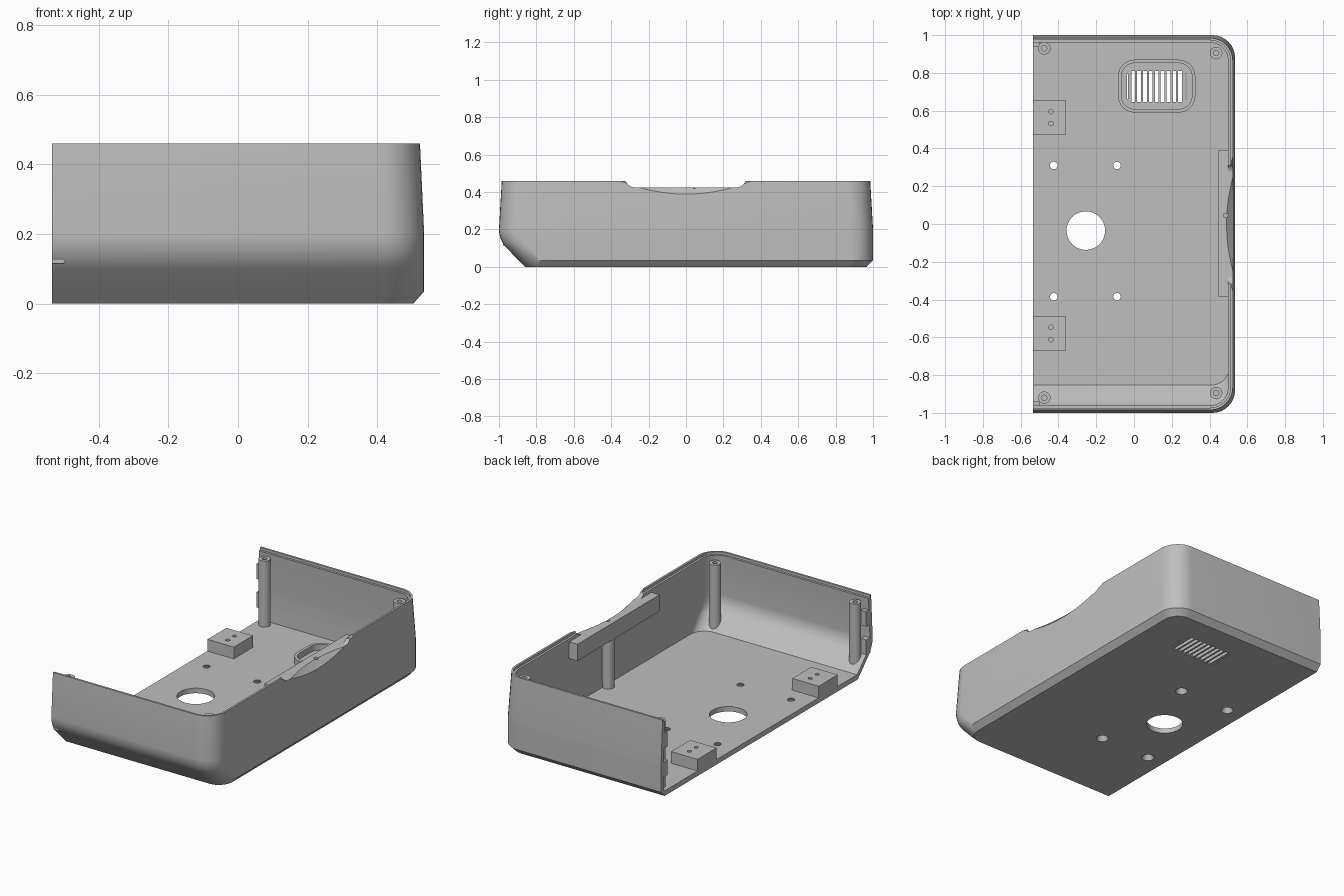
import bpy, bmesh
from math import sin, cos, pi, radians
from mathutils import Matrix, Vector

if "Cube" in bpy.data.objects:
    bpy.data.objects.remove(bpy.data.objects["Cube"])

grey = bpy.data.materials.new("plain grey")
grey.use_nodes = True
grey.diffuse_color = (0.52, 0.52, 0.52, 1)
grey.node_tree.nodes["Principled BSDF"].inputs["Base Color"].default_value = (0.52, 0.52, 0.52, 1)

LEFT, FLOOR = -0.535, 0.03


def finish(name, bm):
    bmesh.ops.recalc_face_normals(bm, faces=bm.faces)
    mesh = bpy.data.meshes.new(name)
    bm.to_mesh(mesh)
    bm.free()
    mesh.materials.append(grey)
    ob = bpy.data.objects.new(name, mesh)
    bpy.context.collection.objects.link(ob)
    return ob


def add_cyl(bm, x, y, z0, z1, r0, r1=None, seg=24):
    return bmesh.ops.create_cone(
        bm, cap_ends=True, segments=seg, radius1=r0, radius2=r0 if r1 is None else r1,
        depth=z1 - z0, matrix=Matrix.Translation((x, y, (z0 + z1) / 2)))["verts"]


def add_box(bm, lo, hi):
    lo, hi = Vector(lo), Vector(hi)
    bmesh.ops.create_cube(bm, size=1, matrix=Matrix.Translation((lo + hi) / 2)
                          @ Matrix.Diagonal((*(hi - lo), 1)))


def add_prism(bm, pts, step):
    base = bm.faces.new([bm.verts.new(p) for p in pts])
    geom = bmesh.ops.extrude_face_region(bm, geom=[base])["geom"]
    bmesh.ops.translate(bm, vec=step, verts=[v for v in geom if isinstance(v, bmesh.types.BMVert)])


def arc(cx, cy, r, a0, a1, n=8):
    return [(cx + r * cos(radians(a0 + (a1 - a0) * i / n)),
             cy + r * sin(radians(a0 + (a1 - a0) * i / n))) for i in range(n + 1)]


def rounded_rect(x0, x1, y0, y1, r):
    return (arc(x1 - r, y0 + r, r, -90, 0) + arc(x1 - r, y1 - r, r, 0, 90)
            + arc(x0 + r, y1 - r, r, 90, 180) + arc(x0 + r, y0 + r, r, 180, 270))


def cut(ob, bm):
    tool = finish("cutter", bm)
    tool.hide_render = True
    mod = ob.modifiers.new("cut", "BOOLEAN")
    mod.operation, mod.solver, mod.object = "DIFFERENCE", "EXACT", tool
    bpy.context.view_layer.objects.active = ob
    bpy.ops.object.modifier_apply(modifier=mod.name)
    bpy.data.objects.remove(tool)


def smooth(ob):
    bpy.ops.object.select_all(action="DESELECT")
    ob.select_set(True)
    bpy.context.view_layer.objects.active = ob
    bpy.ops.object.shade_smooth_by_angle(angle=radians(30))


# Shell: U-shaped rings lofted up the outside, over the lip and down the inside
def ring(z, xr, yf, yb, r):
    path = [(LEFT, yf)] + arc(xr - r, yf + r, r, -90, 0) + arc(xr - r, yb - r, r, 0, 90) + [(LEFT, yb)]
    return [(x, y, z) for x, y in path]


def belly(t):
    """Rounded front underside, offset inwards by t, from low to high."""
    R = 0.141
    rows = []
    for i in range(7):
        a = pi / 4 * (1 - i / 6)
        rows.append((0.2 - (R - t) * sin(a), 0.535 - t, -1 + R - (R - t) * cos(a), 1 - t, 0.12 - t))
    return rows


def top(z, t):
    return (z, 0.523 - t, -0.985 + t, 0.985 - t, 0.12 - t)


WALL, LIP = 0.025, 0.012
rows = [(0, 0.503, -0.86, 0.966, 0.09), (0.035, 0.535, -0.895, 1, 0.12)] + belly(0)
rows += [top(0.46, 0), top(0.46, LIP), top(0.445, LIP), top(0.445, WALL)]
rows += belly(WALL)[::-1] + [(FLOOR, 0.503, -0.853, 0.972, 0.093)]
bm = bmesh.new()
rings = [[bm.verts.new(p) for p in ring(*row)] for row in rows]
for a, b in zip(rings, rings[1:]):
    for i in range(len(a) - 1):
        bm.faces.new((a[i], a[i + 1], b[i + 1], b[i]))
bm.faces.new(rings[0])
bm.faces.new(rings[-1])
bm.faces.new([r[0] for r in rings] + [r[-1] for r in reversed(rings)])
shell = finish("shell", bm)

# Floor openings: large hole, countersunk screw holes, vent slots
bm = bmesh.new()
add_cyl(bm, -0.255, -0.035, -0.1, 0.1, 0.102, seg=48)
for x in (-0.425, -0.09):
    for y in (-0.385, 0.31):
        add_cyl(bm, x, y, -0.01, 0.04, 0.04, 0.015)
VENT_X, VENT_Y = 0.12, 0.728
for i in range(-5, 6):
    x, (w, h) = VENT_X + i * 0.031, (0.01, 0.083) if abs(i) < 5 else (0.003, 0.066)
    add_box(bm, (x - w, VENT_Y - h, -0.1), (x + w, VENT_Y + h, 0.1))
cut(shell, bm)

# Finger grip bar behind the wall
bm = bmesh.new()
add_box(bm, (0.445, -0.385, 0.325), (0.515, 0.39, 0.425))
grip = finish("grip_bar", bm)

# Notch in the wall top, with rounded lower corners
bm = bmesh.new()
outline = arc(-0.275, 0.475, 0.05, 180, 270) + arc(0.27, 0.475, 0.05, 270, 360)
outline += [(0.32, 0.55), (-0.325, 0.55)]
add_prism(bm, [(0.44, y, z) for y, z in outline], (0.2, 0, 0))
cut(shell, bm)

# Shallow tilted scoop through wall and bar
for ob in (shell, grip):
    bm = bmesh.new()
    R = 1.32
    centre = Vector((0.49, 0, 0.425)) + Vector((1, 0, 1)).normalized() * R
    bmesh.ops.create_cone(bm, cap_ends=True, segments=160, radius1=R, radius2=R, depth=1,
                          matrix=Matrix.Translation(centre) @ Matrix.Rotation(radians(135), 4, "Y"))
    cut(ob, bm)
bm = bmesh.new()
add_cyl(bm, 0.485, 0.045, 0.35, 0.5, 0.012)
cut(grip, bm)
smooth(shell)
smooth(grip)

# Post under the grip bar
bm = bmesh.new()
add_cyl(bm, 0.482, 0.045, 0.02, 0.33, 0.034)
smooth(finish("grip_post", bm))

# Corner screw posts; feet follow the sloping front
for name, x, y in (("front_corner_post", 0.435, -0.895), ("back_corner_post", 0.435, 0.905),
                   ("front_edge_post", -0.475, -0.92), ("back_edge_post", -0.475, 0.93)):
    bm = bmesh.new()
    for v in add_cyl(bm, x, y, 0.02, 0.425, 0.033):
        if v.co.z < 0.1:
            v.co.z = max(0.02, -v.co.y - 0.845)
    post = finish(name, bm)
    bm = bmesh.new()
    add_cyl(bm, x, y, 0.3, 0.5, 0.014)
    cut(post, bm)
    smooth(post)

# Mounting blocks on the open edge, each with two holes
for name, y0, y1, holes in (("back_mount_block", 0.475, 0.655, (0.595, 0.532)),
                            ("front_mount_block", -0.67, -0.49, (-0.547, -0.612))):
    bm = bmesh.new()
    add_box(bm, (LEFT, y0, 0.02), (-0.36, y1, 0.1))
    block = finish(name, bm)
    bm = bmesh.new()
    for y in holes:
        add_cyl(bm, -0.44, y, 0.04, 0.2, 0.012)
    cut(block, bm)
    smooth(block)

# Small tabs inside the wall ends
for side, name in ((1, "back_tab"), (-1, "front_tab")):
    for z in (0.16, 0.33):
        bm = bmesh.new()
        ys = sorted((side * 0.938, side * 0.978))
        add_box(bm, (LEFT, ys[0], z - 0.045), (-0.5, ys[1], z + 0.045))
        finish(name, bm)

# Raised collar around the vent
bm = bmesh.new()
add_prism(bm, [(x, y, 0.02) for x, y in rounded_rect(-0.085, 0.325, 0.59, 0.87, 0.09)], (0, 0, 0.045))
collar = finish("vent_collar", bm)
bm = bmesh.new()
add_prism(bm, [(x, y, 0) for x, y in rounded_rect(-0.067, 0.307, 0.608, 0.852, 0.072)], (0, 0, 0.2))
cut(collar, bm)
smooth(collar)
